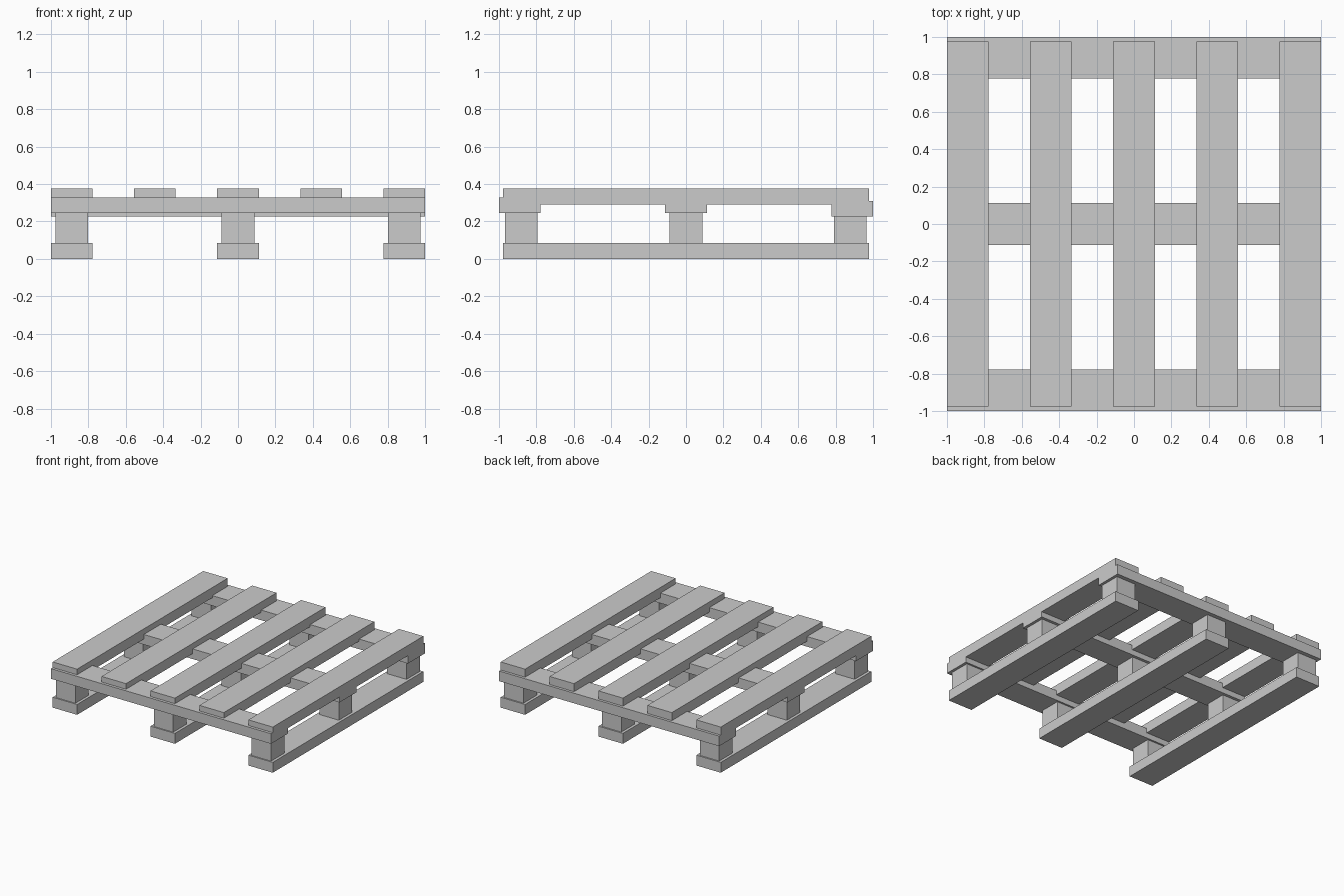
import bpy

if "Cube" in bpy.data.objects:
    bpy.data.objects.remove(bpy.data.objects["Cube"])


def box(name, x, y, z):
    """Axis-aligned box from (min, max) ranges."""
    bpy.ops.mesh.primitive_cube_add(
        size=1, location=[(a + b) / 2 for a, b in (x, y, z)])
    ob = bpy.context.object
    ob.name = name
    ob.scale = [b - a for a, b in (x, y, z)]
    bpy.ops.object.transform_apply(location=False, rotation=False, scale=True)
    return ob


HALF = 0.111            # half width of every board
LENGTH = (-0.977, 0.977)

# Five top deck boards running front to back
for i in range(5):
    cx = (i - 2) * 0.4445
    box(f"top_board_{i + 1}", (cx - HALF, cx + HALF), LENGTH, (0.291, 0.375))

# Three cross boards; the rear one sits slightly lower
for name, cy, z in (("front", -0.889, 0.246), ("middle", 0, 0.246), ("back", 0.888, 0.226)):
    box(f"{name}_cross_board", (-1, 1), (cy - HALF, cy + HALF), (z, z + 0.083))

# Three bottom runners, each carrying three spacer blocks
for side, cx in (("left", -0.889), ("centre", 0), ("right", 0.889)):
    box(f"{side}_runner", (cx - HALF, cx + HALF), LENGTH, (0, 0.085))
    for row, cy in (("front", -0.88), ("middle", 0), ("back", 0.878)):
        box(f"{side}_{row}_block", (cx - 0.088, cx + 0.088),
            (cy - 0.087, cy + 0.087), (0.08, 0.25))
